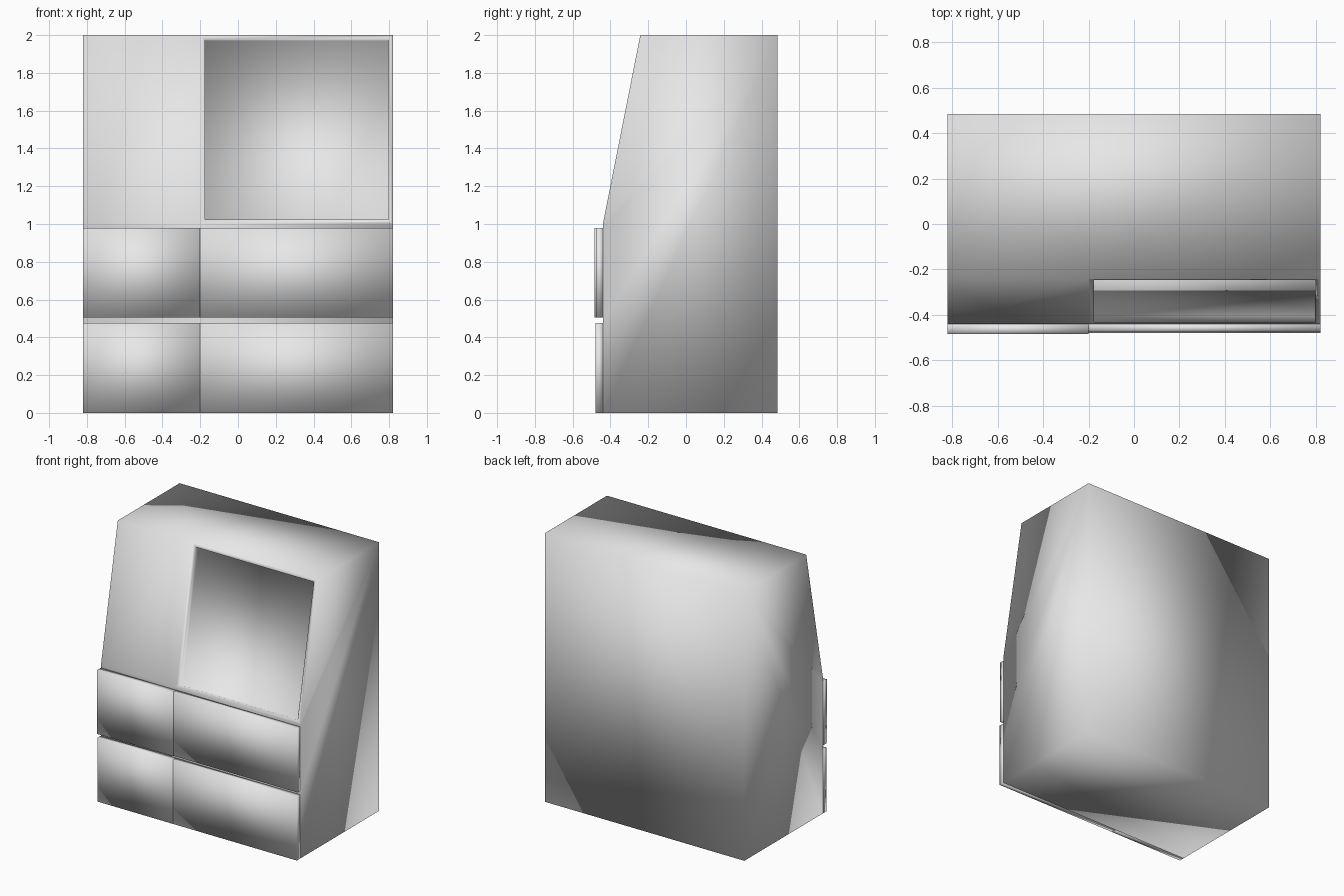
import bpy, bmesh
from mathutils import Vector

default = bpy.data.objects.get("Cube")
if default:
    bpy.data.objects.remove(default, do_unlink=True)

GREY = (0.8, 0.8, 0.8, 1.0)
grey = bpy.data.materials.new("light grey")
grey.use_nodes = True
grey.diffuse_color = GREY
grey.node_tree.nodes["Principled BSDF"].inputs["Base Color"].default_value = GREY

HALF = 0.82      # half the cabinet width
SPLIT = -0.2     # line between the narrow and wide columns
FRONT = -0.44    # body face behind the drawers
BACK = 0.485


def finish(bm, name):
    """Turn a bmesh into a smooth shaded object."""
    bmesh.ops.recalc_face_normals(bm, faces=bm.faces)
    for f in bm.faces:
        f.smooth = True
    mesh = bpy.data.meshes.new(name)
    bm.to_mesh(mesh)
    bm.free()
    mesh.materials.append(grey)
    obj = bpy.data.objects.new(name, mesh)
    bpy.context.collection.objects.link(obj)
    return obj


# Body: side profile swept across the width
profile = [(BACK, 0), (FRONT, 0), (FRONT, 0.475), (FRONT, 0.505),
           (FRONT, 0.98), (FRONT, 1.0), (-0.242, 2), (BACK, 2)]
bm = bmesh.new()
side = bm.faces.new([bm.verts.new((-HALF, y, z)) for y, z in profile])
swept = bmesh.ops.extrude_face_region(bm, geom=[side], use_keep_orig=True)
moved = [v for v in swept["geom"] if isinstance(v, bmesh.types.BMVert)]
bmesh.ops.translate(bm, verts=moved, vec=(2 * HALF, 0, 0))
bmesh.ops.recalc_face_normals(bm, faces=bm.faces)

# Split the sloping face into two columns
slope = next(f for f in bm.faces if f.normal.y < -0.5 and f.normal.z > 0.1)
bmesh.ops.bisect_plane(bm, geom=[slope, *slope.edges, *slope.verts],
                       plane_co=(SPLIT, 0, 0), plane_no=(1, 0, 0))
bm.normal_update()

# Recessed panel in the wide column
panel = max((f for f in bm.faces if f.normal.y < -0.5 and f.normal.z > 0.1),
            key=lambda f: f.calc_center_median().x)
inward = -panel.normal.copy()
bmesh.ops.inset_region(bm, faces=[panel], thickness=0.034)
bmesh.ops.inset_region(bm, faces=[panel], thickness=0.001)
bmesh.ops.translate(bm, verts=list(panel.verts), vec=inward * 0.03)
finish(bm, "cabinet_body")


# Drawer fronts
def drawer(name, x0, x1, z0, z1, face):
    bm = bmesh.new()
    bmesh.ops.create_cube(bm, size=1)
    bmesh.ops.scale(bm, verts=bm.verts, vec=(x1 - x0, FRONT - face, z1 - z0))
    centre = Vector((x0 + x1, FRONT + face, z0 + z1)) / 2
    bmesh.ops.translate(bm, verts=bm.verts, vec=centre)
    finish(bm, name)


for row, z0, z1, narrow, wide in (("lower", 0, 0.475, -0.48, -0.48),
                                  ("upper", 0.505, 0.98, -0.485, -0.475)):
    drawer(row + "_narrow_drawer", -HALF, SPLIT, z0, z1, narrow)
    drawer(row + "_wide_drawer", SPLIT, HALF, z0, z1, wide)
